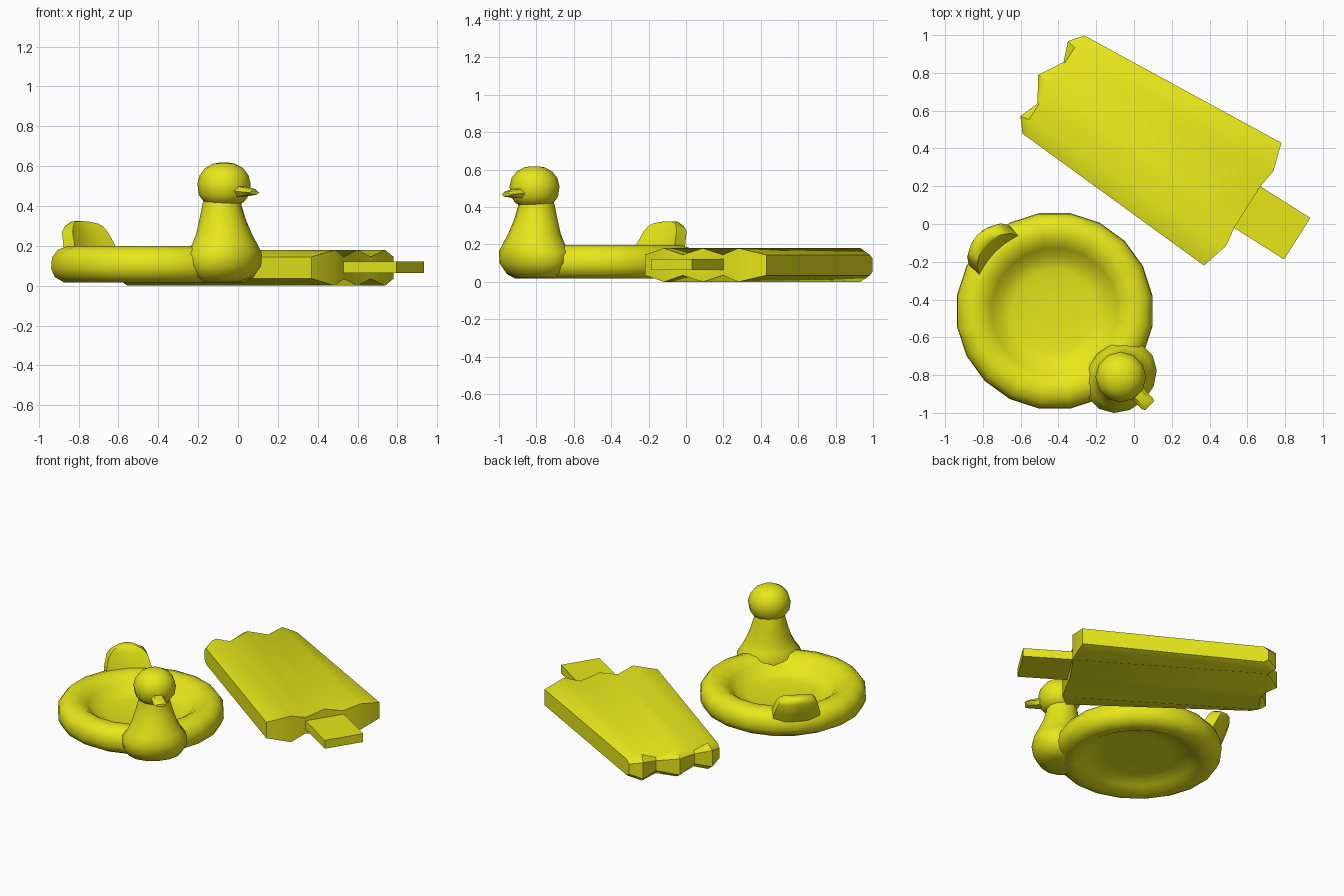
import bpy, bmesh
from math import cos, sin, pi, radians
from mathutils import Matrix, Vector

if "Cube" in bpy.data.objects:
    bpy.data.objects.remove(bpy.data.objects["Cube"])

mat = bpy.data.materials.new("yellow_vinyl")
mat.diffuse_color = (0.8, 0.8, 0.01, 1)
mat.use_nodes = True
mat.node_tree.nodes["Principled BSDF"].inputs["Base Color"].default_value = mat.diffuse_color


def frame(x, y, deg):
    return Matrix.Translation((x, y, 0)) @ Matrix.Rotation(radians(deg), 4, 'Z')


def loft(name, rings, matrix, angle=40):
    """Skin a list of equal-length point rings and close both ends."""
    bm = bmesh.new()
    n = len(rings[0])
    vs = [[bm.verts.new(matrix @ Vector(p)) for p in r] for r in rings]
    for a, b in zip(vs, vs[1:]):
        for i in range(n):
            j = (i + 1) % n
            bm.faces.new((a[i], a[j], b[j], b[i]))
    for r in (vs[0], vs[-1]):
        for i in range(n // 2 - 1):
            bm.faces.new((r[i], r[i + 1], r[n - 2 - i], r[n - 1 - i]))
    bmesh.ops.recalc_face_normals(bm, faces=bm.faces)
    me = bpy.data.meshes.new(name)
    bm.to_mesh(me)
    bm.free()
    me.materials.append(mat)
    ob = bpy.data.objects.new(name, me)
    bpy.context.collection.objects.link(ob)
    bpy.ops.object.select_all(action='DESELECT')
    ob.select_set(True)
    bpy.context.view_layer.objects.active = ob
    bpy.ops.object.shade_smooth_by_angle(angle=radians(angle))
    return ob


def oval(cx, z, rx, ry, n, start=0.0):
    return [(cx + rx * cos(start + 2 * pi * i / n),
             ry * sin(start + 2 * pi * i / n), z) for i in range(n)]


# Duck float: inflated ring with a dished floor
profile = [(.08, .085), (.22, .09), (.29, .105), (.335, .155), (.385, .19),
           (.44, .198), (.49, .18), (.52, .14), (.524, .085), (.505, .043),
           (.46, .017), (.40, .017), (.345, .045), (.29, .07), (.22, .075), (.08, .07)]
loft("ring_float", [oval(0, z, r, r, 20, radians(9)) for r, z in profile],
     frame(-.42, -.46, 0), 60)

# Chest and neck, rising from the ring: centre, height, radial and side radii
duck = frame(-.42, -.46, -45)
neck = [(.47, .02, .09, .11), (.49, .045, .135, .17), (.495, .10, .165, .205),
        (.495, .16, .175, .205), (.50, .21, .155, .17), (.495, .26, .135, .145),
        (.485, .33, .115, .12), (.48, .40, .10, .10), (.485, .46, .09, .09)]
loft("neck", [oval(c, z, a, b, 14) for c, z, a, b in neck], duck, 60)

# Head
head = [(.403, .06), (.42, .10), (.455, .126), (.51, .134), (.555, .122),
        (.59, .095), (.612, .055), (.618, .02)]
loft("head", [oval(.495, z, r, r, 12, radians(15)) for z, r in head], duck, 60)

# Beak: flattened hexagonal sections along the facing direction
beak = [(.58, .05, .027, .475), (.64, .042, .023, .472),
        (.69, .042, .015, .47), (.71, .034, .009, .467)]
loft("beak", [[(x, w * a, z + h * b) for a, b in
               ((-1, 0), (-.6, 1), (.6, 1), (1, 0), (.6, -1), (-.6, -1))]
              for x, w, h, z in beak], duck, 45)

# Tail: upright plate bowed along the ring, leaning outward
tail = [(.12, .40, .48, .155), (.20, .42, .515, .145),
        (.27, .455, .545, .125), (.298, .47, .545, .105), (.312, .485, .53, .085)]
steps = (-1, -.5, 0, .5, 1)
loft("tail", [[(d0 + .025 * (1 - s * s), w * s, z + .012 * (1 - s * s) * (z > .25)) for s in steps] +
              [(d1 + .03 * (1 - s * s) - .015 * s * s, w * s, z + .012 * (1 - s * s) * (z > .25))
               for s in reversed(steps)]
              for z, d0, d1, w in tail], frame(-.42, -.46, 135), 50)

# Ice-lolly mattress: three padded lobes, tapering to a scalloped end
lolly = frame(0, 0, -32.3)
MID_V, MID_Z = .396, .09
HEIGHTS = (.055, .09, .055, .09, .055, .09, .055)


def lobes(ends, widths, shrink=1):
    """ends/widths: values at centre ridge, valley, outer ridge, edge."""
    top = [(ends[abs(k)], MID_V + (1 if k > 0 else -1) * widths[abs(k)],
            h * shrink) for k, h in zip(range(-3, 4), HEIGHTS)]
    return ([(x, y, MID_Z + h) for x, y, h in top] +
            [(x, y, MID_Z - h) for x, y, h in reversed(top)])


loft("mattress", [
    lobes((.459, .459, .474, .43), (0, .128, .235, .384)),
    lobes((-.79, -.765, -.765, -.725), (0, .13, .225, .309)),
    lobes((-.85, -.773, -.813, -.755), (0, .13, .235, .307), .62)], lolly, 40)

# Stick at the lower end
loft("stick", [[(x, MID_V + .13 * a, .0925 + .029 * b)
                for a, b in ((-1, -1), (1, -1), (1, 1), (-1, 1))]
               for x in (.44, .772)], lolly, 30)
